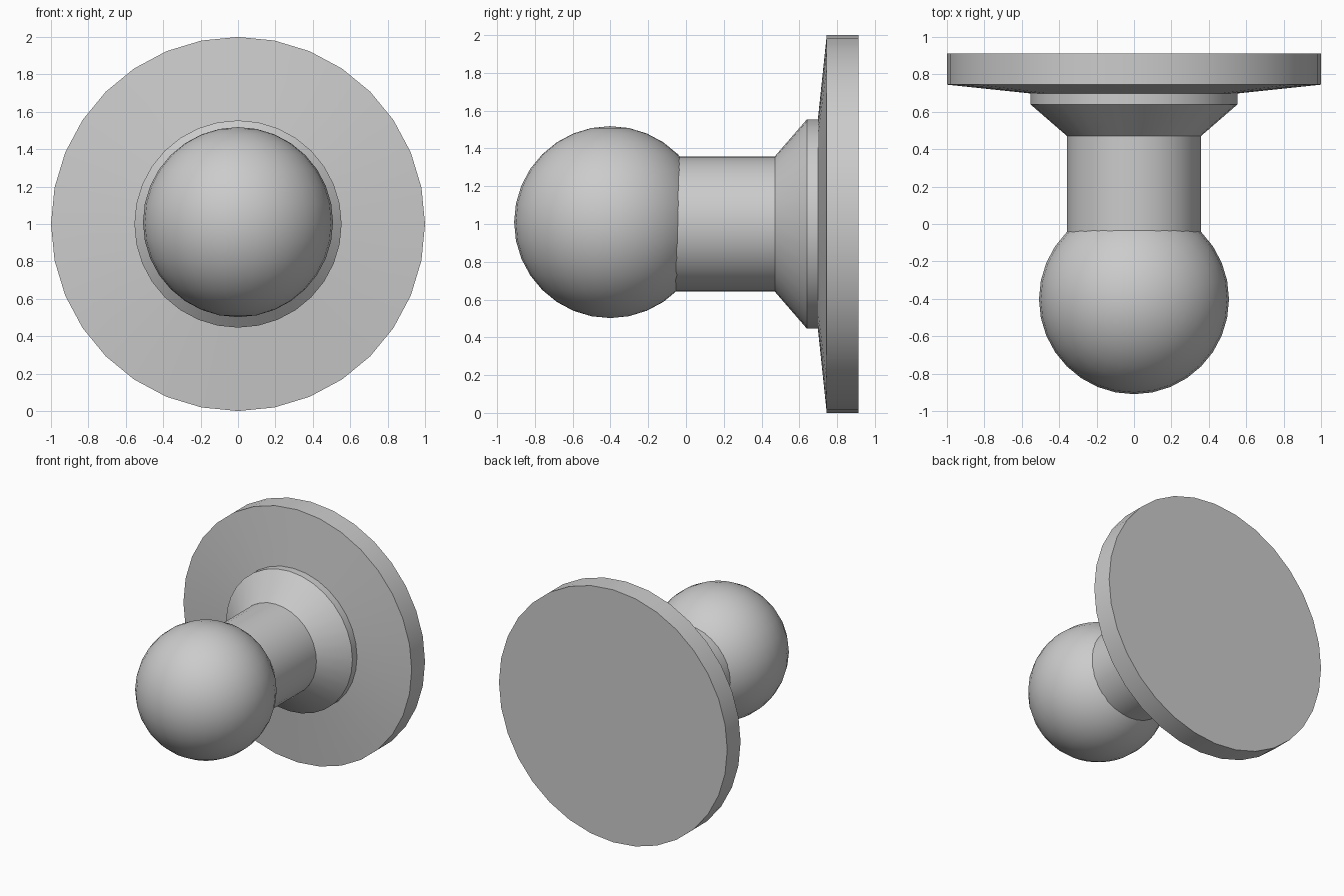
import bpy, math

if "Cube" in bpy.data.objects:
    bpy.data.objects.remove(bpy.data.objects["Cube"])

grey = bpy.data.materials.new("plain grey")
grey.diffuse_color = (0.6, 0.6, 0.6, 1)
grey.use_nodes = True
grey.node_tree.nodes["Principled BSDF"].inputs["Base Color"].default_value = grey.diffuse_color

SIDES = 32


def finish(obj, name):
    obj.name = name
    obj.data.materials.append(grey)
    bpy.ops.object.select_all(action='DESELECT')
    obj.select_set(True)
    bpy.context.view_layer.objects.active = obj
    bpy.ops.object.shade_smooth_by_angle(angle=math.radians(30))


def lathe(name, profile):
    """Closed solid turned about the y axis at z = 1, from (y, radius) points."""
    verts = []
    for y, r in profile:
        for i in range(SIDES):
            a = 2 * math.pi * i / SIDES
            verts.append((r * math.sin(a), y, 1 + r * math.cos(a)))
    faces = []
    for k in range(len(profile) - 1):
        for i in range(SIDES):
            j = (i + 1) % SIDES
            faces.append((k * SIDES + i, (k + 1) * SIDES + i,
                          (k + 1) * SIDES + j, k * SIDES + j))
    last = (len(profile) - 1) * SIDES
    faces.append(tuple(range(SIDES)))
    faces.append(tuple(last + i for i in reversed(range(SIDES))))
    mesh = bpy.data.meshes.new(name)
    mesh.from_pydata(verts, [], faces)
    mesh.update()
    obj = bpy.data.objects.new(name, mesh)
    bpy.context.collection.objects.link(obj)
    finish(obj, name)


# Round base plate, stepped collar and neck in one turned piece
lathe("base_and_neck", [
    (-0.10, 0.358), (0.47, 0.358), (0.64, 0.554), (0.698, 0.554),
    (0.745, 1.0), (0.912, 1.0)])

# Ball end, sitting slightly above the neck axis
bpy.ops.mesh.primitive_uv_sphere_add(segments=SIDES, ring_count=16,
                                     radius=0.508, location=(0, -0.402, 1.01))
finish(bpy.context.object, "ball")
